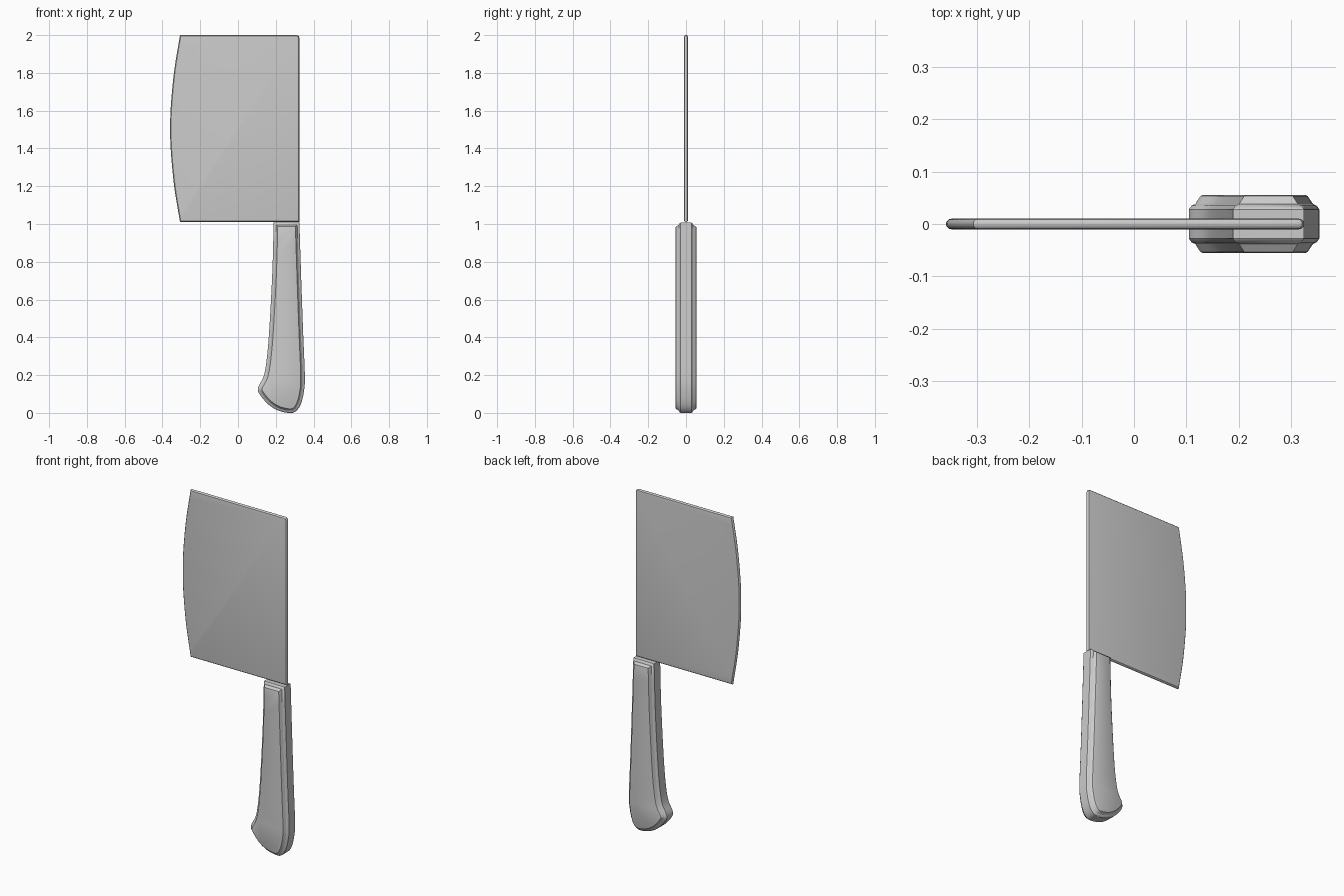
import bpy, bmesh, math
from mathutils import Vector

if "Cube" in bpy.data.objects:
    bpy.data.objects.remove(bpy.data.objects["Cube"])


def smooth_path(points, steps=4):
    """Catmull-Rom curve through open points."""
    p = [Vector(q) for q in points]
    p = [2 * p[0] - p[1]] + p + [2 * p[-1] - p[-2]]
    out = []
    for a, b, c, d in zip(p, p[1:], p[2:], p[3:]):
        for i in range(steps):
            t = i / steps
            out.append(0.5 * (2 * b + (c - a) * t + (2 * a - 5 * b + 4 * c - d) * t ** 2
                              + (3 * b - a - 3 * c + d) * t ** 3))
    return out + [p[-2]]


def inset(outline, amount):
    """Move a counter-clockwise outline inwards with mitred corners."""
    out, n = [], len(outline)
    for i, p in enumerate(outline):
        d1 = (p - outline[i - 1]).normalized()
        d2 = (outline[(i + 1) % n] - p).normalized()
        n1, n2 = Vector((-d1.y, d1.x)), Vector((-d2.y, d2.x))
        out.append(p + (n1 + n2) * amount / (1 + n1.dot(n2)))
    return out


def slab(name, outline, edge):
    """Slab in the xz plane; edge lists (inset, half thickness) from face to rim."""
    layers = [(i, -y) for i, y in edge] + list(reversed(edge))
    bm = bmesh.new()
    rings = [[bm.verts.new((p.x, y, max(p.y, 0))) for p in inset(outline, amount)]
             for amount, y in layers]
    n = len(outline)
    for r, s in zip(rings, rings[1:]):
        for i in range(n):
            j = (i + 1) % n
            bm.faces.new((r[i], r[j], s[j], s[i]))
    bm.faces.new(rings[0])
    bm.faces.new(rings[-1])
    bmesh.ops.recalc_face_normals(bm, faces=bm.faces)
    mesh = bpy.data.meshes.new(name)
    bm.to_mesh(mesh)
    bm.free()
    obj = bpy.data.objects.new(name, mesh)
    bpy.context.collection.objects.link(obj)
    bpy.context.view_layer.objects.active = obj
    obj.select_set(True)
    bpy.ops.object.shade_smooth_by_angle(angle=math.radians(32))
    obj.select_set(False)
    return obj


# Blade: straight spine, bowed cutting edge
belly = smooth_path([(-0.307, 2.0), (-0.338, 1.81), (-0.356, 1.62), (-0.359, 1.505),
                     (-0.356, 1.39), (-0.338, 1.2), (-0.307, 1.01)])
blade = ([Vector((0.325, 1.985)), Vector((0.321, 1.996)), Vector((0.31, 2.0))]
         + belly + [Vector((0.325, 1.01))])
slab("blade", blade, [(0.012, 0.0105), (0.005, 0.009), (0.001, 0.005), (0.0, 0.002)])

# Handle: flared grip with a raised panel on each side
grip = smooth_path([(0.189, 1.008), (0.182, 0.75), (0.168, 0.48), (0.155, 0.31), (0.138, 0.2),
                    (0.112, 0.148), (0.105, 0.12), (0.119, 0.092), (0.16, 0.045), (0.21, 0.014),
                    (0.265, 0.0), (0.303, 0.006), (0.332, 0.045), (0.35, 0.12), (0.354, 0.2),
                    (0.345, 0.42), (0.335, 0.7), (0.325, 1.008)], 3)
slab("handle", grip, [(0.027, 0.0555), (0.022, 0.0535), (0.012, 0.038),
                      (0.005, 0.035), (0.0, 0.028)])
